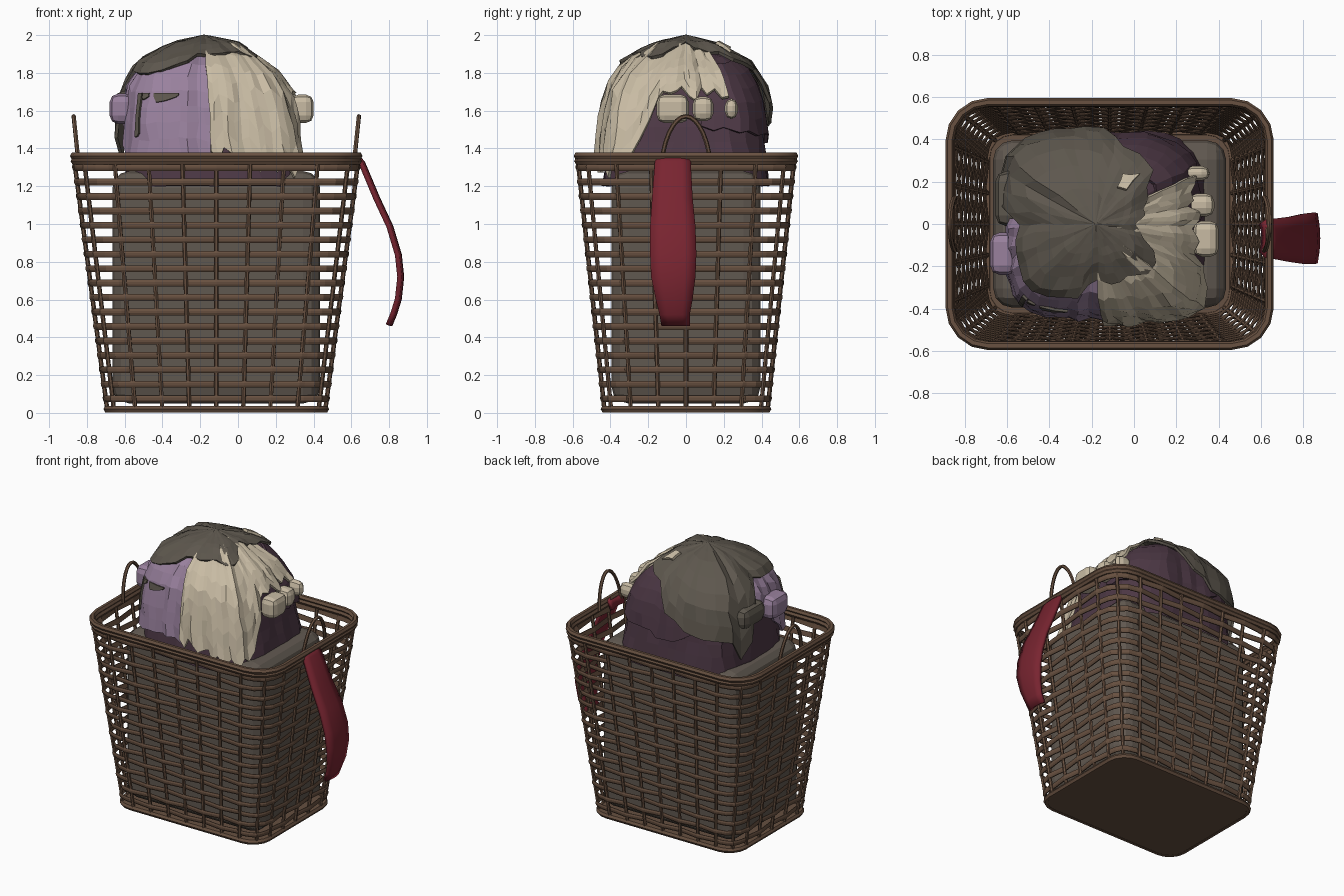
import bpy, bmesh, random
from math import sin, cos, pi, radians
from mathutils import Vector

if "Cube" in bpy.data.objects:
    bpy.data.objects.remove(bpy.data.objects["Cube"])

random.seed(4)
CX = -0.115                                   # basket centre in x


def material(name, *rgb):
    m = bpy.data.materials.new(name)
    m.diffuse_color = (*rgb, 1)
    m.use_nodes = True
    m.node_tree.nodes["Principled BSDF"].inputs["Base Color"].default_value = m.diffuse_color
    return m


BROWN = material("wicker", .14, .082, .052)
DARK = material("base_brown", .13, .08, .052)
GREY = material("olive_grey", .11, .095, .075)
LINER = material("liner_grey", .118, .098, .08)
CREAM = material("cream", .58, .50, .37)
LILAC = material("lilac", .32, .22, .34)
PLUM = material("plum", .075, .04, .06)
RED = material("red", .19, .018, .03)


def finish(bm, name, mat):
    me = bpy.data.meshes.new(name)
    bm.to_mesh(me)
    bm.free()
    me.materials.append(mat)
    ob = bpy.data.objects.new(name, me)
    bpy.context.collection.objects.link(ob)
    return ob


def tubes(name, paths, radius, cyclic, mat, res=1):
    """One mesh holding round tubes along several point lists."""
    cu = bpy.data.curves.new(name, 'CURVE')
    cu.dimensions = '3D'
    cu.bevel_depth, cu.bevel_resolution, cu.use_fill_caps = radius, res, True
    for pts in paths:
        sp = cu.splines.new('POLY')
        sp.points.add(len(pts) - 1)
        for p, co in zip(sp.points, pts):
            p.co = (*co, 1)
        sp.use_cyclic_u = cyclic
    cu.materials.append(mat)
    ob = bpy.data.objects.new(name, cu)
    bpy.context.collection.objects.link(ob)
    bpy.ops.object.select_all(action='DESELECT')
    ob.select_set(True)
    bpy.context.view_layer.objects.active = ob
    bpy.ops.object.convert(target='MESH')
    bpy.ops.object.shade_smooth_by_angle(angle=radians(50))
    return bpy.context.object


# --- basket plan: rounded rectangle growing with height ---
def plan(z, wave=0.0, off=0.0):
    """Ring of (point, is_stake); stakes push the weave in and out by wave."""
    f = z / 1.36
    hx, hy, r = .575 + .18 * f, .43 + .145 * f, .12 + .06 * f
    out, k = [], 0
    for q in range(4):
        a0 = q * pi / 2 - pi / 2
        c = Vector(((hx - r) * (1, 1, -1, -1)[q], (hy - r) * (-1, 1, 1, -1)[q], 0))
        c2 = Vector(((hx - r) * (1, -1, -1, 1)[q], (hy - r) * (1, 1, -1, -1)[q], 0))
        for i in range(5):
            n = Vector((cos(a0 + i * pi / 8), sin(a0 + i * pi / 8), 0))
            w = wave * (-1) ** k if i == 2 else 0
            k += i == 2
            out.append((c + n * (r + off + w), i == 2))
        m = 7 if q % 2 else 5
        for i in range(m):
            p = c.lerp(c2, .5 + .47 * (2 * i / (m - 1) - 1))
            out.append((p + n * (r + off + wave * (-1) ** k), True))
            k += 1
    return [(p + Vector((CX, 0, z)), s) for p, s in out]


def ring(z, wave=0.0, off=0.0):
    return [p for p, s in plan(z, wave, off)]


# woven flat strips
bm = bmesh.new()
for i in range(17):
    z, w, h = .075 + .0765 * i, .009 * (-1) ** i, .018
    loops = [[bm.verts.new(p) for p in ring(z + dz, w, d)]
             for dz, d in ((-h, .002), (-.006, .007), (.006, .007), (h, .002), (h, -.002), (-h, -.005))]
    n = len(loops[0])
    for a, b in zip(loops, loops[1:] + loops[:1]):
        for j in range(n):
            bm.faces.new((a[j], a[(j + 1) % n], b[(j + 1) % n], b[j]))
finish(bm, "basket_weave", BROWN)

low, high = plan(.03), plan(1.35)
tubes("basket_stakes", [[a[0], b[0]] for a, b in zip(low, high) if a[1]], .012, False, BROWN)
tubes("basket_rim", [ring(1.333), ring(1.36)], .02, True, BROWN)
tubes("basket_foot_rim", [ring(.02)], .02, True, BROWN)

# solid basket base
bm = bmesh.new()
rings = [[bm.verts.new(p) for p in ring(z)] for z in (.004, .035)]
bm.faces.new(rings[0][::-1])
bm.faces.new(rings[1])
for i in range(n):
    j = (i + 1) % n
    bm.faces.new((rings[0][i], rings[0][j], rings[1][j], rings[1][i]))
finish(bm, "basket_base", DARK)

# two arched handles
for side, x in (("left", -.87), ("right", .64)):
    sx = 1 if x > 0 else -1
    arch = [(x - sx * .025 * (1 - sin(a)), .11 * cos(a) * (1.15 - .15 * sin(a)), 1.33 + .24 * sin(a))
            for a in (pi * i / 14 for i in range(15))]
    tubes(side + "_handle", [arch], .012, False, BROWN)


# --- soft rounded lumps and liner ---
def rounded_box(name, loc, size, bevel, mat, seg=3):
    bm = bmesh.new()
    bmesh.ops.create_cube(bm, size=1)
    bmesh.ops.scale(bm, vec=size, verts=bm.verts)
    bmesh.ops.translate(bm, vec=loc, verts=bm.verts)
    bmesh.ops.bevel(bm, geom=bm.edges[:], offset=bevel, segments=seg, profile=.5, affect='EDGES')
    return finish(bm, name, mat)


rounded_box("liner", (CX, 0, .665), (1.1, .79, 1.23), .09, LINER)

# --- laundry heap: t runs 0 (peak) to 1 (bottom), az around in degrees ---
PROFILE = [(0, 1.935, 0), (.2, 1.91, .36), (.35, 1.84, .7), (.5, 1.72, .88),
           (.65, 1.57, .95), (1, 1.2, 1.04)]


def lerp_table(table, t):
    for a, b in zip(table, table[1:]):
        if t <= b[0]:
            f = (t - a[0]) / (b[0] - a[0])
            return [u + (v - u) * f for u, v in zip(a[1:], b[1:])]
    return table[-1][1:]


def heap(t, az, off):
    z, s = lerp_table(PROFILE, t)
    c, d = cos(radians(az)), sin(radians(az))
    r = (abs(c / .455) ** 4 + abs(d / .42) ** 4) ** -.25
    r = (r + off) * s
    x = -.12 - .06 * (1 - t) + r * c
    z -= .4 * max(0, x) * (1 - t)             # heap slumps to the right
    return Vector((x, r * d, z + off * (1 - .8 * s)))


def cloth(name, mat, az0, az1, cols, rows, top, hem, off, fold=.012, rag=.02, thick=.018):
    """Sheet draped on the heap; hem is a table of (az, t)."""
    bm = bmesh.new()
    full = az1 - az0 >= 360
    grid = []
    for i in range(cols if full else cols + 1):
        az = az0 + (az1 - az0) * i / cols
        end = min(1, lerp_table(hem, az)[0] + random.uniform(-rag, rag))
        pleat = random.uniform(-fold, fold)
        col = []
        for j in range(rows + 1):
            t = top + (end - top) * j / rows
            wob = (pleat + random.uniform(-.5, .5) * fold) * min(1, 3 * t) if t else 0
            da = random.uniform(-.25, .25) * (az1 - az0) / cols if t else 0
            col.append(bm.verts.new(heap(t, az + da, off + wob)))
        grid.append(col)
    for i in range(cols):
        a, b = grid[i], grid[(i + 1) % len(grid)]
        for j in range(rows):
            bm.faces.new((a[j], a[j + 1], b[j + 1], b[j]))
    bmesh.ops.remove_doubles(bm, verts=bm.verts, dist=.0005)
    ob = finish(bm, name, mat)
    if thick:
        ob.modifiers.new("thickness", 'SOLIDIFY').thickness = thick
    return ob


cloth("plum_heap", PLUM, 0, 360, 36, 12, 0, [(0, 1), (360, 1)], 0, .008, 0, 0)
cloth("plum_fold", PLUM, 10, 120, 14, 5, .3, [(10, .66), (60, .74), (90, .8), (120, .7)], .025)
cloth("lilac_cloth", LILAC, 176, 272, 16, 8, .2,
      [(176, .58), (195, .68), (210, .85), (272, .86)], .035, .009)
cloth("cream_cloth", CREAM, 268, 388, 28, 8, .1,
      [(268, .84), (315, .92), (330, .8), (340, .5), (388, .47)], .06, .017, .05)
cloth("olive_cloth", GREY, 0, 360, 40, 7, 0,
      [(0, .19), (45, .29), (75, .42), (92, .6), (110, .68), (130, .7), (145, .72), (153, .85),
       (160, .84), (166, .62), (180, .4), (225, .43), (270, .29), (315, .28), (360, .19)], .068, .013)

# small dark gaps in the lilac cloth and a cream scrap on top
for k, (a, b, t0, t1) in enumerate(((222, 225, .54, .76), (226, 230, .54, .57), (234, 247, .54, .58))):
    cloth(f"lilac_gap_{k + 1}", GREY, a, b, 2, 2, t0, [(a, t1), (b, t1 - .01)], .05, .002, .01, .012)
cloth("cream_scrap", CREAM, 52, 64, 2, 2, .2, [(52, .27), (64, .25)], .085, .003, .01)

# rolled lumps poking out at the sides
for k, (y, w, h) in enumerate(((-.07, .17, .15), (.09, .11, .13), (.24, .07, .11))):
    rounded_box(f"cream_roll_{k + 1}", (.34 - .02 * k, y, 1.61), (.12, w, h), .04, CREAM, 2)
rounded_box("lilac_roll", (-.615, -.14, 1.61), (.13, .2, .16), .045, LILAC, 2)
rounded_box("olive_roll", (-.59, .12, 1.63), (.13, .26, .15), .05, GREY, 2)

# red scarf hanging over the right rim
bm = bmesh.new()
path = [(.59, 1.30, -.13, .0), (.62, 1.375, -.16, .02), (.66, 1.33, -.165, .025), (.74, 1.14, -.18, .035),
        (.81, .99, -.19, .05), (.855, .84, -.19, .055), (.868, .72, -.185, .05), (.855, .6, -.16, .035),
        (.83, .52, -.14, .02), (.805, .46, -.13, .02)]
rows = [[bm.verts.new((x + .012 * (1 - (2 * f - 1) ** 2), y0 + (y1 - y0) * f, z))
         for f in (0, .25, .5, .75, 1)] for x, z, y0, y1 in path]
for a, b in zip(rows, rows[1:]):
    for j in range(4):
        bm.faces.new((a[j], b[j], b[j + 1], a[j + 1]))
scarf = finish(bm, "red_scarf", RED)
scarf.modifiers.new("thickness", 'SOLIDIFY').thickness = .025
scarf.data.shade_smooth()
